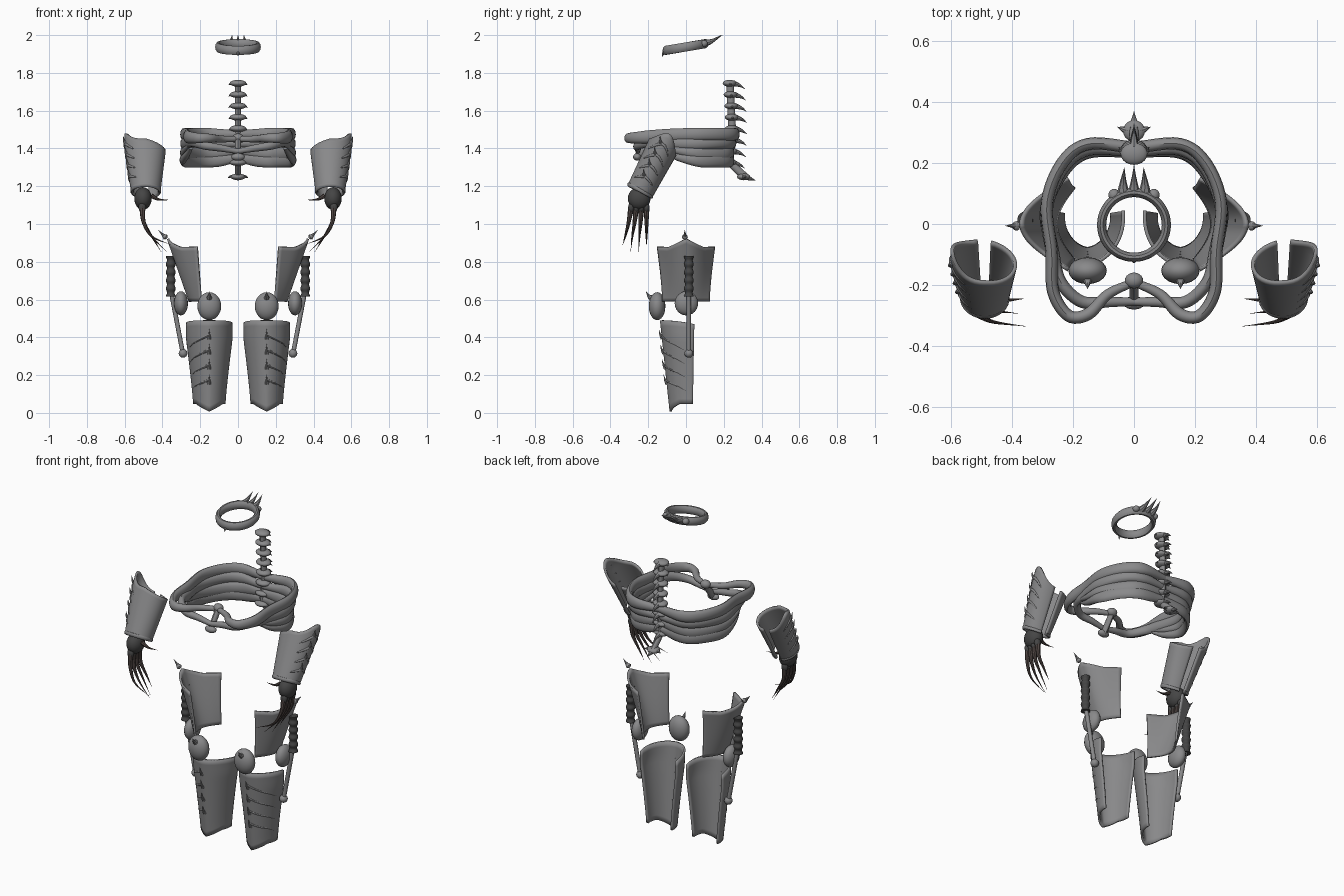
import bpy, bmesh, math
from math import sin, cos, pi
from mathutils import Vector as V, Matrix

if "Cube" in bpy.data.objects:
    bpy.data.objects.remove(bpy.data.objects["Cube"])

def mat(name, c):
    m = bpy.data.materials.new(name)
    m.diffuse_color = (*c, 1)
    m.use_nodes = True
    m.node_tree.nodes["Principled BSDF"].inputs["Base Color"].default_value = m.diffuse_color
    return m
STEEL = mat("worn_steel", (0.25, 0.25, 0.255))
DARK = mat("dark_metal", (0.06, 0.06, 0.06))
CLAW = mat("claw_horn", (0.085, 0.065, 0.06))

def lerp(a, b, t):
    return a + (b - a) * t

def smooth_path(pts, n):
    # Catmull-Rom resampling of a short point list
    p = [V(q) for q in pts]
    if len(p) == 2 or n == 1:
        return p
    p = [p[0] * 2 - p[1]] + p + [p[-1] * 2 - p[-2]]
    out = []
    for i in range(1, len(p) - 2):
        a, b, c, d = p[i - 1:i + 3]
        for k in range(n):
            t = k / n
            out.append(0.5 * (2 * b + (c - a) * t + (2 * a - 5 * b + 4 * c - d) * t * t
                              + (3 * b - a - 3 * c + d) * t ** 3))
    return out + [p[-2]]

def tube(bm, pts, rad, up=(0, 0, 1), n=5, sides=10, closed=False):
    # rad(t) gives (half thickness, half height)
    p = smooth_path(pts, n)
    m, rings, up = len(p), [], V(up)
    for i, q in enumerate(p):
        a, b = (p[i - 1], p[(i + 1) % m]) if closed else (p[max(i - 1, 0)], p[min(i + 1, m - 1)])
        t = (b - a).normalized()
        s = t.cross(up).normalized()
        w = s.cross(t)
        ra, rb = rad(i / (m - 1))
        rings.append([bm.verts.new(q + s * ra * cos(2 * pi * k / sides) + w * rb * sin(2 * pi * k / sides))
                      for k in range(sides)])
    for i in range(m if closed else m - 1):
        r, q = rings[i], rings[(i + 1) % m]
        for k in range(sides):
            j = (k + 1) % sides
            bm.faces.new((r[k], r[j], q[j], q[k]))
    if not closed:
        bm.faces.new(rings[0])
        bm.faces.new(rings[-1])

def spike(bm, pts, r, up=(1, 0, 0), sides=8):
    tube(bm, pts, lambda t: (max(r * (1 - t), 0.0008),) * 2, up, 5, sides)

def ball(bm, c, r):
    bmesh.ops.create_uvsphere(bm, u_segments=20, v_segments=12, radius=1,
                              matrix=Matrix.Translation(c) @ Matrix.Diagonal((*r, 1)))

def shell(bm, f, nu=28, nv=14):
    g = [[bm.verts.new(f(i / nu * 2 - 1, j / nv)) for i in range(nu + 1)] for j in range(nv + 1)]
    for j in range(nv):
        for i in range(nu):
            bm.faces.new((g[j][i], g[j][i + 1], g[j + 1][i + 1], g[j + 1][i]))

def finish(bm, name, mirror=False, thick=0, material=STEEL):
    bmesh.ops.recalc_face_normals(bm, faces=bm.faces)
    me = bpy.data.meshes.new(name)
    bm.to_mesh(me)
    bm.free()
    ob = bpy.data.objects.new(name, me)
    bpy.context.collection.objects.link(ob)
    me.materials.append(material)
    if thick:
        s = ob.modifiers.new("thickness", 'SOLIDIFY')
        s.thickness, s.offset = thick, 0
    if mirror:
        ob.modifiers.new("mirror", 'MIRROR').use_mirror_merge = False
    bpy.ops.object.select_all(action='DESELECT')
    ob.select_set(True)
    bpy.context.view_layer.objects.active = ob
    bpy.ops.object.shade_smooth_by_angle(angle=math.radians(40))

# Tilted crown ring with rear horns, side studs and a front point
bm = bmesh.new()
tilt = lambda y: 1.937 + 0.17 * y
tube(bm, [(0.106 * cos(a), 0.106 * sin(a) - 0.003, tilt(0.106 * sin(a)))
          for a in [2 * pi * i / 48 for i in range(48)]], lambda t: (0.015, 0.025), n=1, closed=True)
for x in (-0.035, 0, 0.035):
    spike(bm, [(x, 0.10, 1.957), (x, 0.14, 1.97), (x * 0.9, 0.192 - abs(x) * 0.2, 2.0)], 0.021)
for x in (-0.065, 0.065):
    ball(bm, (x, 0.095, 1.955), (0.019, 0.02, 0.018))
spike(bm, [(0, -0.11, 1.91), (0, -0.122, 1.9), (0, -0.125, 1.885)], 0.013)
finish(bm, "crown")

# Spine: core, flattened vertebrae, rear spines and tail
bm = bmesh.new()
tube(bm, [(0, 0.232, 1.75), (0, 0.24, 1.6), (0, 0.245, 1.45), (0, 0.235, 1.34), (0, 0.27, 1.29),
          (0, 0.32, 1.245)], lambda t: (0.02, 0.016), up=(1, 0, 0))
for i in range(8):
    z, y = 1.745 - 0.06 * i, 0.23 + 0.012 * sin(i * 0.45)
    ball(bm, (0, y, z), (0.044, 0.036, 0.018))
    spike(bm, [(0, y + 0.02, z), (0, y + 0.055, z - 0.012), (0, y + 0.082, z - 0.03)], 0.016)
    for s in (-1, 1):
        spike(bm, [(s * 0.03, y, z), (s * 0.042, y + 0.005, z - 0.003), (s * 0.05, y + 0.01, z - 0.01)],
              0.011, up=(0, 0, 1))
ball(bm, (0, 0.305, 1.25), (0.036, 0.035, 0.018))
spike(bm, [(0, 0.31, 1.255), (0, 0.34, 1.24), (0, 0.368, 1.232)], 0.02)
for s in (-1, 1):
    spike(bm, [(s * 0.02, .305, 1.25), (s * 0.04, .312, 1.25), (s * 0.054, .318, 1.245)], 0.015, up=(0, 0, 1))
finish(bm, "spine")

# Rib cage: two full ribs that reach the breastbone, two floating ribs
bm = bmesh.new()
ribs = [
    ([(0, .25, 1.475), (.15, .262, 1.475), (.235, .2, 1.475), (.285, .07, 1.475), (.27, -.09, 1.47),
      (.265, -.22, 1.46), (.215, -.30, 1.455), (.15, -.295, 1.455), (.085, -.23, 1.45), (0, -.19, 1.45)], .034, .014),
    ([(0, .24, 1.425), (.15, .243, 1.43), (.235, .18, 1.43), (.285, .05, 1.425), (.265, -.09, 1.43),
      (.24, -.19, 1.435), (.17, -.255, 1.415), (.08, -.255, 1.4), (0, -.255, 1.385)], .032, .014),
    ([(0, .235, 1.39), (.15, .232, 1.375), (.23, .17, 1.37), (.287, .05, 1.375), (.275, -.07, 1.395),
      (.25, -.16, 1.425)], .036, 0),
    ([(0, .235, 1.35), (.15, .232, 1.335), (.235, .165, 1.335), (.29, .05, 1.337), (.275, -.06, 1.36),
      (.25, -.14, 1.40)], .036, 0)]
for pts, h, end in ribs:
    def rad(t, h=h, end=end):
        k = 1 if t < 0.55 else lerp(1, end / h if end else 0.2, ((t - 0.55) / 0.45) ** 0.8)
        k *= 0.6 + 0.4 * min(t / 0.12, 1)
        side = 0.02 if end else 0.018
        return side * (1 if t < 0.8 else lerp(1, 0.65, (t - 0.8) / 0.2)), h * k
    tube(bm, pts, rad, n=6, sides=12)
finish(bm, "ribs", mirror=True)
bm = bmesh.new()
tube(bm, [(0, -.18, 1.46), (0, -.215, 1.41), (0, -.26, 1.35)], lambda t: (0.02, 0.016), up=(1, 0, 0))
ball(bm, (0, -.185, 1.455), (.03, .026, .024))
ball(bm, (0, -.258, 1.355), (.036, .022, .02))
finish(bm, "breastbone")

# Bracers: slanted sleeve split along the back, raised on the outer side
AX, P = V((-0.005, -0.46, -0.89)), V((0, -0.89, 0.46))
def bracer_pt(a, v, grow=0):
    s = sin(a)
    start = -0.07 * max(0, s) ** 3 + 0.03 * max(0, -s) + 0.015 * max(0, -cos(a))
    d = lerp(start, 0.275, v)
    q = max(0, min(1, d / 0.275))
    rx, ry = lerp(0.105, 0.072, q) + grow, lerp(0.08, 0.068, q) + grow
    return V((0.49, -0.118, 1.414)) + AX * d + V((1, 0, 0)) * rx * s + P * ry * cos(a)
bm = bmesh.new()
shell(bm, lambda u, v: bracer_pt(u * 2.93, v), 40)
finish(bm, "bracer", mirror=True, thick=0.012)
bm = bmesh.new()
tube(bm, [bracer_pt(-2.9 + 5.8 * i / 24, 0.97, 0.001) for i in range(25)], lambda t: (0.008, 0.012), n=1)
for i in range(4):
    v = 0.18 + 0.19 * i
    tube(bm, [bracer_pt(lerp(0.5, 2.3, k / 8), v + 0.06 * abs(k - 4) / 4, 0.004) for k in range(9)],
         lambda t: (0.002 + 0.006 * sin(pi * t),) * 2, n=1)
    b = bracer_pt(1.35, v, 0)
    spike(bm, [b, b + V((0.011, -0.004, 0.015)), b + V((0.014, -0.006, 0.042))], 0.012, up=(0, 1, 0))
finish(bm, "bracer_ridges", mirror=True)

# Hands with four long claws and a thumb claw
bm = bmesh.new()
ball(bm, (.503, -.248, 1.135), (.046, .06, .06))
for k in range(4):
    ball(bm, (.507, -.29 + .027 * k, 1.088), (.02, .016, .027))
finish(bm, "hand", mirror=True, material=DARK)
bm = bmesh.new()
for k in range(4):
    y0, y1 = -.29 + .027 * k, -.335 + .042 * k
    e, z = (.355, .38, .405, .425)[k], (.89, .855, .85, .88)[k]
    spike(bm, [(.507, y0, 1.09), (.499, lerp(y0, y1, .3), 1.01), (.457, lerp(y0, y1, .7), .935), (e, y1, z)],
          0.016, up=(0, 1, 0))
spike(bm, [(.46, -.25, 1.15), (.42, -.25, 1.13), (.362, -.245, 1.127)], 0.013, up=(0, 1, 0))
finish(bm, "claws", mirror=True, material=CLAW)

# Thigh plates: flared outward at the top, peaked in the middle
def thigh_pt(u, v):
    z = lerp(0.59, 0.872 + 0.05 * max(0, 1 - abs(u) * 1.6) + 0.008 * abs(u), v)
    w = lerp(0.122, 0.15, v ** 1.5)
    edge, out = lerp(0.195, 0.215, v), lerp(0.255, 0.37, v)
    return V((edge + (out - edge) * max(0, cos(u * pi / 2)), u * w, z))
bm = bmesh.new()
shell(bm, thigh_pt)
finish(bm, "thigh_plate", mirror=True, thick=0.012)
bm = bmesh.new()
spike(bm, [(.383, -.006, .93), (.397, -.006, .942), (.422, -.006, .968)], 0.016, up=(0, 1, 0))
ball(bm, (.386, -.006, .932), (.013, .015, .013))
finish(bm, "hip_spike", mirror=True)

# Ribbed damper, knee joint disc and strut on the outer leg
bm = bmesh.new()
tube(bm, [(.356, .015, lerp(.83, .615, i / 60)) for i in range(61)],
     lambda t: (0.023 + 0.003 * cos(t * 10 * pi),) * 2, up=(0, 1, 0), n=1, sides=16)
finish(bm, "damper", mirror=True, material=DARK)
bm = bmesh.new()
tube(bm, [(.35, .015, .62), (.292, .015, .315)], lambda t: (.012, .012), up=(0, 1, 0))
ball(bm, (.291, .015, .315), (.023, .023, .023))
finish(bm, "strut", mirror=True)
bm = bmesh.new()
ball(bm, (.302, .002, .58), (.037, .062, .064))
finish(bm, "knee_joint", mirror=True)

# Kneecap with a small horn
bm = bmesh.new()
ball(bm, (.152, -.153, .565), (.063, .044, .074))
spike(bm, [(.152, -.175, .605), (.152, -.195, .617), (.152, -.212, .642)], 0.02)
finish(bm, "kneecap", mirror=True)

# Shin guards: open at the back, pointed at the toe, creased in front
def shin_pt(u, v, grow=0):
    a = u * 1.72
    f = max(0, 1 - abs(u) * 1.8)
    z = lerp(0.048 - 0.04 * f, 0.49 - 0.02 * abs(u) ** 3, v)
    rx = lerp(0.08, 0.117, min(1, v * 1.25) ** 1.2) + grow
    ry = lerp(0.095, 0.146, v) + grow + 0.008 * f
    return V((0.152 + rx * sin(a), 0.022 - ry * cos(a), z))
bm = bmesh.new()
shell(bm, shin_pt, 32, 16)
finish(bm, "shin_guard", mirror=True, thick=0.012)
bm = bmesh.new()
for i in range(4):
    v = 0.84 - 0.165 * i
    tube(bm, [shin_pt(0.85 * k / 10, v - 0.2 * (k / 10), 0.003) for k in range(11)],
         lambda t: (0.008 - 0.005 * t,) * 2, n=1, sides=8)
    b = shin_pt(0, v, 0)
    spike(bm, [b + V((0, 0, -.02)), b + V((0, -.012, 0)), b + V((0, -.02, .03))], 0.011)
finish(bm, "shin_ridges", mirror=True)
